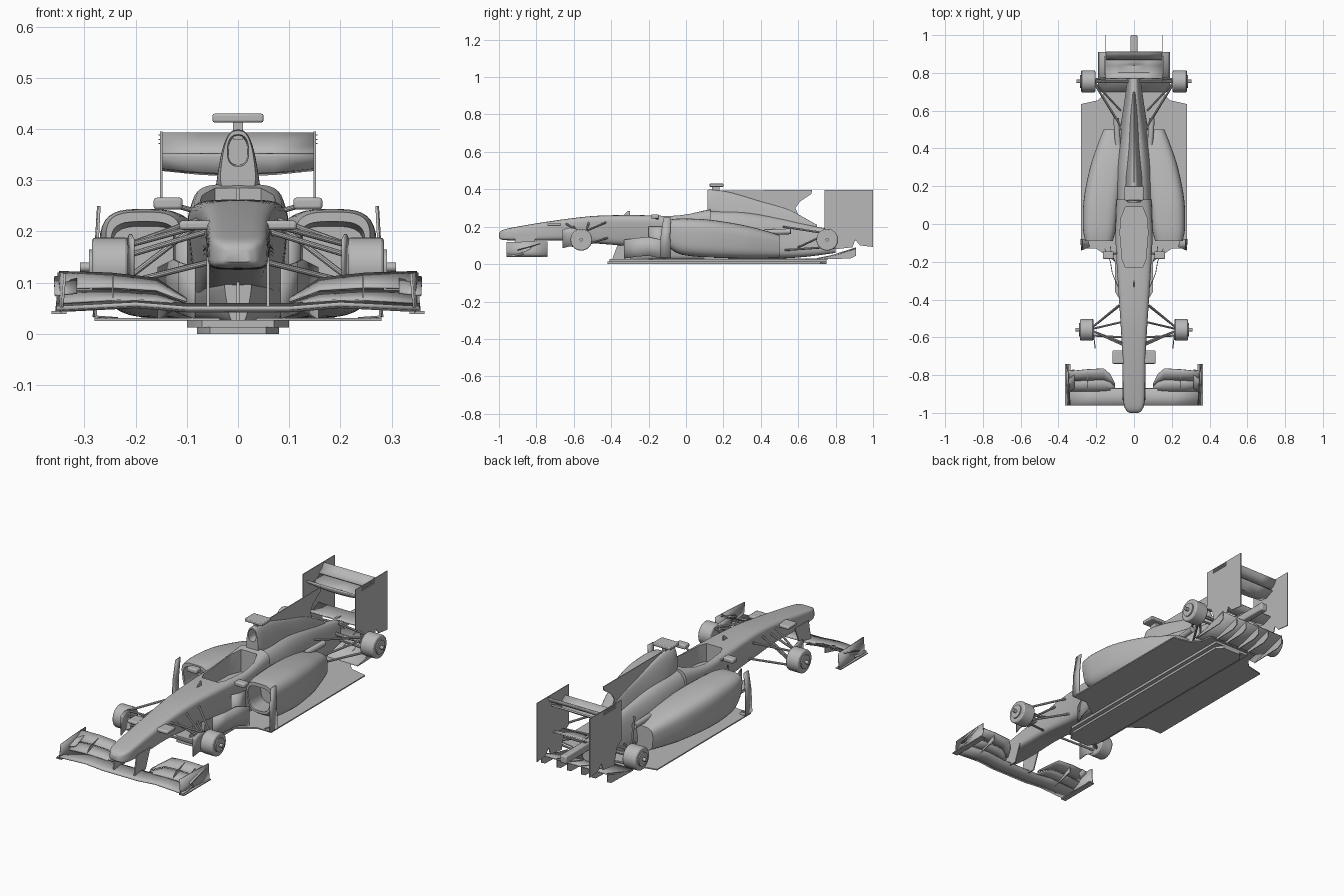
import bpy, bmesh, math
from mathutils import Vector

if "Cube" in bpy.data.objects:
    bpy.data.objects.remove(bpy.data.objects["Cube"])

grey = bpy.data.materials.new("plain_grey")
grey.use_nodes = True
COLOUR = (0.48, 0.48, 0.48, 1)
grey.diffuse_color = COLOUR
grey.node_tree.nodes["Principled BSDF"].inputs["Base Color"].default_value = COLOUR
parts = []


def finish(name, bm, mirror=False, bevel=0, thick=0):
    bmesh.ops.recalc_face_normals(bm, faces=bm.faces)
    me = bpy.data.meshes.new(name)
    bm.to_mesh(me)
    bm.free()
    me.materials.append(grey)
    ob = bpy.data.objects.new(name, me)
    bpy.context.collection.objects.link(ob)
    if thick:
        mod = ob.modifiers.new("Thickness", "SOLIDIFY")
        mod.thickness, mod.offset = thick, 0
    if bevel:
        mod = ob.modifiers.new("Bevel", "BEVEL")
        mod.width, mod.segments = bevel, 2
    if mirror:
        ob.modifiers.new("Mirror", "MIRROR").use_mirror_merge = False
    parts.append(ob)
    return ob


def spline(a, b, c, d, t):
    return [0.5 * (2*q + (r-p)*t + (2*p-5*q+4*r-s)*t*t + (3*q-p-3*r+s)*t**3)
            for p, q, r, s in zip(a, b, c, d)]


def loft(name, secs, power=0.5, n=36, sub=5, **kw):
    """Closed skin; each section: y, centre x, half width low, half width high, z low, z high."""
    rows = []
    for i in range(len(secs) - 1):
        quad = [secs[max(i-1, 0)], secs[i], secs[i+1], secs[min(i+2, len(secs)-1)]]
        rows += [spline(*quad, k / sub) for k in range(sub)]
    rows.append(secs[-1])
    bm, rings = bmesh.new(), []
    for y, xc, wb, wt, zb, zt in rows:
        ring = []
        for k in range(n):
            c, s = math.cos(math.tau * k / n), math.sin(math.tau * k / n)
            c, s = (math.copysign(abs(v) ** power, v) for v in (c, s))
            w = wb + (wt - wb) * (s + 1) / 2
            ring.append(bm.verts.new((xc + w * c, y, (zb + zt) / 2 + s * (zt - zb) / 2)))
        rings.append(ring)
    for a, b in zip(rings, rings[1:]):
        for k in range(n):
            bm.faces.new((a[k], a[(k+1) % n], b[(k+1) % n], b[k]))
    bm.faces.new(rings[0])
    bm.faces.new(rings[-1])
    return finish(name, bm, **kw)


def plate(name, outline, axis, lo, hi, **kw):
    """Extruded outline: (y, z) points along X, or (x, y) points along Z."""
    bm = bmesh.new()
    put = (lambda p, h: (h, *p)) if axis == "X" else (lambda p, h: (*p, h))
    low, high = ([bm.verts.new(put(p, h)) for p in outline] for h in (lo, hi))
    bm.faces.new(low)
    bm.faces.new(high)
    for k in range(len(low)):
        j = (k + 1) % len(low)
        bm.faces.new((low[k], low[j], high[j], high[k]))
    return finish(name, bm, **kw)


def box(name, x, y, z, **kw):
    return plate(name, [(x[0], y[0]), (x[1], y[0]), (x[1], y[1]), (x[0], y[1])], "Z", *z, **kw)


def symmetric(pts):
    return pts + [(-x, y) for x, y in reversed(pts)]


def sheet(name, rows, thick, **kw):
    bm = bmesh.new()
    grid = [[bm.verts.new(p) for p in row] for row in rows]
    for a, b in zip(grid, grid[1:]):
        for k in range(len(a) - 1):
            bm.faces.new((a[k], a[k+1], b[k+1], b[k]))
    return finish(name, bm, thick=thick, **kw)


def rod(name, a, b, r, n=10, mirror=True, **kw):
    a, b = Vector(a), Vector(b)
    bm = bmesh.new()
    bmesh.ops.create_cone(bm, cap_ends=True, segments=n, radius1=r, radius2=r, depth=(b - a).length)
    turn = (b - a).to_track_quat("Z", "Y").to_matrix().to_4x4()
    turn.translation = (a + b) / 2
    bmesh.ops.transform(bm, matrix=turn, verts=bm.verts)
    return finish(name, bm, mirror=mirror, **kw)


def carve(ob, cutter):
    mod = ob.modifiers.new("Cut", "BOOLEAN")
    mod.operation, mod.object, mod.solver = "DIFFERENCE", cutter, "EXACT"
    if "Mirror" in ob.modifiers:
        ob.modifiers.move(len(ob.modifiers) - 1, 0)
    mirrored = "Mirror" in ob.modifiers
    if mirrored:
        ob.modifiers.remove(ob.modifiers["Mirror"])
    bpy.context.view_layer.update()
    me = bpy.data.meshes.new_from_object(ob.evaluated_get(bpy.context.evaluated_depsgraph_get()))
    ob.modifiers.clear()
    ob.data = me
    if mirrored:
        ob.modifiers.new("Mirror", "MIRROR").use_mirror_merge = False
    parts.remove(cutter)
    bpy.data.objects.remove(cutter)


# Nose and tub with open cockpit
tub = loft("nose_and_tub", [
    (-1.0, 0, .025, .02, .14, .165), (-.985, 0, .043, .04, .131, .18), (-.94, 0, .058, .055, .127, .193),
    (-.8, 0, .062, .06, .125, .218), (-.65, 0, .06, .066, .125, .24), (-.5, 0, .06, .078, .112, .257),
    (-.35, 0, .062, .09, .1, .262), (-.2, 0, .07, .1, .085, .262), (-.05, 0, .08, .105, .06, .264),
    (.13, 0, .09, .095, .04, .292)], power=.42)
carve(tub, plate("cockpit_cutter", symmetric([(.045, -.23), (.062, -.19), (.074, -.05), (.07, .03), (.045, .09)]),
                 "Z", .17, .4))
loft("lower_keel", [(-.3, 0, .015, .03, .02, .11), (-.15, 0, .05, .07, .02, .11), (.1, 0, .09, .09, .02, .12)])
plate("splitter_strut", [(-.4, .01), (-.28, .01), (-.28, .12), (-.36, .12)], "X", -.003, .003)
plate("antenna", [(-.34, .255), (-.3, .255), (-.3, .285), (-.31, .285)], "X", -.003, .003)

# Engine cover, airbox and spine fin
loft("engine_cover", [(.1, 0, .1, .085, .04, .285), (.3, 0, .11, .075, .03, .28), (.5, 0, .085, .05, .03, .245),
                      (.65, 0, .06, .03, .04, .21), (.8, 0, .035, .02, .06, .18)], power=.6)
airbox = loft("airbox", [(.115, 0, .04, .024, .27, .397), (.15, 0, .05, .026, .25, .398), (.25, 0, .055, .02, .22, .38),
                         (.4, 0, .04, .012, .2, .335), (.55, 0, .03, .007, .18, .29), (.7, 0, .015, .004, .15, .21)],
              power=.7)
carve(airbox, loft("intake_cutter", [(.09, 0, .022, .021, .326, .391), (.17, 0, .02, .018, .33, .385)], power=.8))
plate("spine_fin", [(.18, .394), (.675, .396), (.67, .375), (.61, .335), (.585, .3), (.6, .265), (.68, .22),
                    (.7, .17), (.3, .2)], "X", -.002, .002)
box("camera_stem", (-.01, .01), (.14, .18), (.38, .42))
box("camera_bar", (-.05, .05), (.125, .2), (.413, .43), bevel=.004)

# Sidepods with inlets
pod = loft("sidepod", [(-.09, .185, .06, .08, .085, .238), (-.02, .182, .08, .093, .05, .244),
                       (.13, .17, .09, .1, .035, .237), (.3, .14, .09, .095, .03, .21),
                       (.42, .11, .08, .085, .03, .18), (.5, .1, .06, .062, .035, .155)],
           power=.6, mirror=True)
carve(pod, loft("inlet_cutter", [(-.12, .185, .05, .07, .1, .222), (.02, .18, .06, .07, .09, .21)], power=.6))
sheet("pod_vane", [[(.235, -.12, .03), (.245, -.085, .03)], [(.278, -.14, .034), (.282, -.08, .034)],
                   [(.276, -.135, .15), (.279, -.085, .15)], [(.271, -.12, .25), (.273, -.08, .25)]], .005, mirror=True)
sheet("bargeboard", [[(.085, -.33, z), (.115, -.26, z + .01), (.125, -.2, z + .015), (.155, -.13, z)]
                     for z in (.03, .08, .13)], .004, mirror=True)
sheet("turning_vane", [[(.1, -.2, z), (.12, -.16, z), (.125, -.12, z)] for z in (.05, .2)], .004, mirror=True)

# Mirrors and nose camera pods
box("mirror", (.108, .165), (-.185, -.145), (.243, .266), bevel=.006, mirror=True)
rod("mirror_stalk", (.085, -.15, .24), (.12, -.165, .25), .005)
box("nose_camera", (.05, .115), (-.74, -.67), (.203, .221), bevel=.006, mirror=True)

# Floor, plank and diffuser
plate("floor", symmetric([(.1, -.2), (.2, -.13), (.28, -.13), (.28, .635), (.235, .645), (.19, .655), (.15, .7), (.14, .76)]),
      "Z", .025, .031)
plate("floor_tray", symmetric([(.07, -.41), (.1, -.36), (.1, .75)]), "Z", .012, .027)
plate("plank", symmetric([(.055, -.42), (.08, -.37), (.08, .72), (.05, .75)]), "Z", 0, .013)
sheet("diffuser", [[(x, .7, .03), (x, .8, .05), (x, .91, .085)] for x in (-.19, 0, .19)], .005)
for x in (.04, .1, .188):
    plate("diffuser_fence", [(.7, .025), (.88, .03), (.91, .045), (.91, .09), (.8, .055)], "X",
          x - .002, x + .002, mirror=True)

# Front wing
sheet("front_wing_main", [[(x, -.96, z), (x, -.92, z - .004), (x, -.87, z + .006)] for x, z in
                          ((-.355, .05), (-.2, .058), (-.1, .05), (0, .05), (.1, .05), (.2, .058), (.355, .05))], .008)
STATIONS = [(.1, -.875, .055, -.845, .062), (.125, -.88, .058, -.795, .078), (.16, -.885, .064, -.765, .102),
            (.25, -.885, .066, -.77, .112), (.35, -.885, .06, -.78, .115)]
for name, f0, f1 in (("lower_flap", 0, .52), ("upper_flap", .5, 1)):
    lift = .006 if f0 else 0
    rows = [[(x, ya + (yb - ya) * f, za + (zb - za) * f ** 1.3 + lift)
             for f in (f0, (f0 + f1) / 2, f1)] for x, ya, za, yb, zb in STATIONS]
    sheet(name, rows, .004, mirror=True)
sheet("front_endplate", [[(.338, -.96, .118), (.345, -.85, .12), (.35, -.74, .12)],
                         [(.342, -.96, .07), (.347, -.85, .07), (.352, -.74, .07)],
                         [(.345, -.96, .042), (.35, -.85, .042), (.355, -.74, .042)]], .005, mirror=True)
box("endplate_foot", (.335, .364), (-.96, -.74), (.039, .044), mirror=True)
sheet("endplate_winglet", [[(.315, -.87, .08), (.315, -.77, .118)], [(.358, -.9, .075), (.36, -.78, .11)]], .004, mirror=True)
plate("flap_fence", [(-.9, .05), (-.78, .08), (-.78, .115), (-.86, .09)], "X", .243, .246, mirror=True)
plate("wing_pillar", [(-.93, .05), (-.84, .05), (-.8, .15), (-.91, .15)], "X", .056, .062, mirror=True)

# Rear wing
SPAN = (-.148, -.07, 0, .07, .148)
sheet("rear_wing_main", [[(x, .77, .35), (x, .8, .326 - dz), (x, .84, .322 - dz), (x, .885, .342)]
                         for x, dz in zip(SPAN, (0, .008, .01, .008, 0))], .008)
sheet("rear_wing_flap", [[(x, .87, .352), (x, .895, .366), (x, .912, .392)] for x in SPAN], .005)
sheet("beam_wing", [[(x, .79, .185), (x, .82, .18), (x, .87, .2)] for x in SPAN], .007)
plate("rear_endplate", [(.74, .395), (1, .395), (1, .092), (.93, .1), (.905, .13), (.89, .09), (.8, .08),
                        (.78, .16), (.74, .19)], "X", .148, .152, mirror=True)
for z in (.372, .38, .388):
    box("endplate_louvre", (.151, .155), (.79, .89), (z - .001, z + .001), mirror=True)
box("crash_structure", (-.018, .018), (.74, 1), (.125, .165), bevel=.006)
plate("wing_support", [(.77, .15), (.82, .15), (.84, .19), (.79, .19)], "X", -.006, .006)

# Hubs, each with a recessed outer ring and axle
for side, y, x0, x1 in (("front", -.56, .215, .285), ("rear", .755, .205, .28)):
    rod(side + "_hub", (x0, y, .13), (x1, y, .13), .058, 32, bevel=.006)
    rod(side + "_hub_ring", (x1, y, .13), (x1 + .006, y, .13), .035, 24)
    rod(side + "_axle", (x1, y, .13), (x1 + .024, y, .13), .009, 12)
sheet("brake_duct_vane", [[(.205, -.66, z), (.21, -.62, z + .01), (.215, -.57, z)] for z in (.085, .16, .185)],
      .005, mirror=True)

# Suspension arms
ARMS = {
    "front_upper_arm": ((.08, -.43, .222), (.225, -.55, .17)), "front_upper_link": ((.06, -.64, .215), (.225, -.565, .17)),
    "front_lower_arm": ((.06, -.42, .14), (.225, -.55, .098)), "front_lower_link": ((.055, -.63, .14), (.225, -.565, .098)),
    "front_pushrod": ((.07, -.52, .22), (.22, -.555, .105)), "front_track_rod": ((.06, -.6, .2), (.225, -.59, .15)),
    "rear_upper_arm": ((.07, .52, .2), (.21, .745, .165)), "rear_upper_link": ((.025, .785, .17), (.21, .765, .165)),
    "rear_lower_arm": ((.08, .53, .075), (.21, .745, .09)), "rear_lower_link": ((.03, .79, .085), (.21, .765, .09)),
    "rear_pullrod": ((.07, .6, .09), (.21, .75, .16)), "drive_shaft": ((.02, .755, .13), (.21, .755, .13)),
}
for name, (a, b) in ARMS.items():
    rod(name, a, b, .009 if name == "drive_shaft" else .0055)
rod("exhaust", (.085, .42, .17), (.095, .56, .175), .015, 16)

# Smooth shading with sharp creases
bpy.ops.object.select_all(action="DESELECT")
for ob in parts:
    ob.select_set(True)
bpy.context.view_layer.objects.active = parts[0]
bpy.ops.object.shade_smooth_by_angle(angle=math.radians(35))
